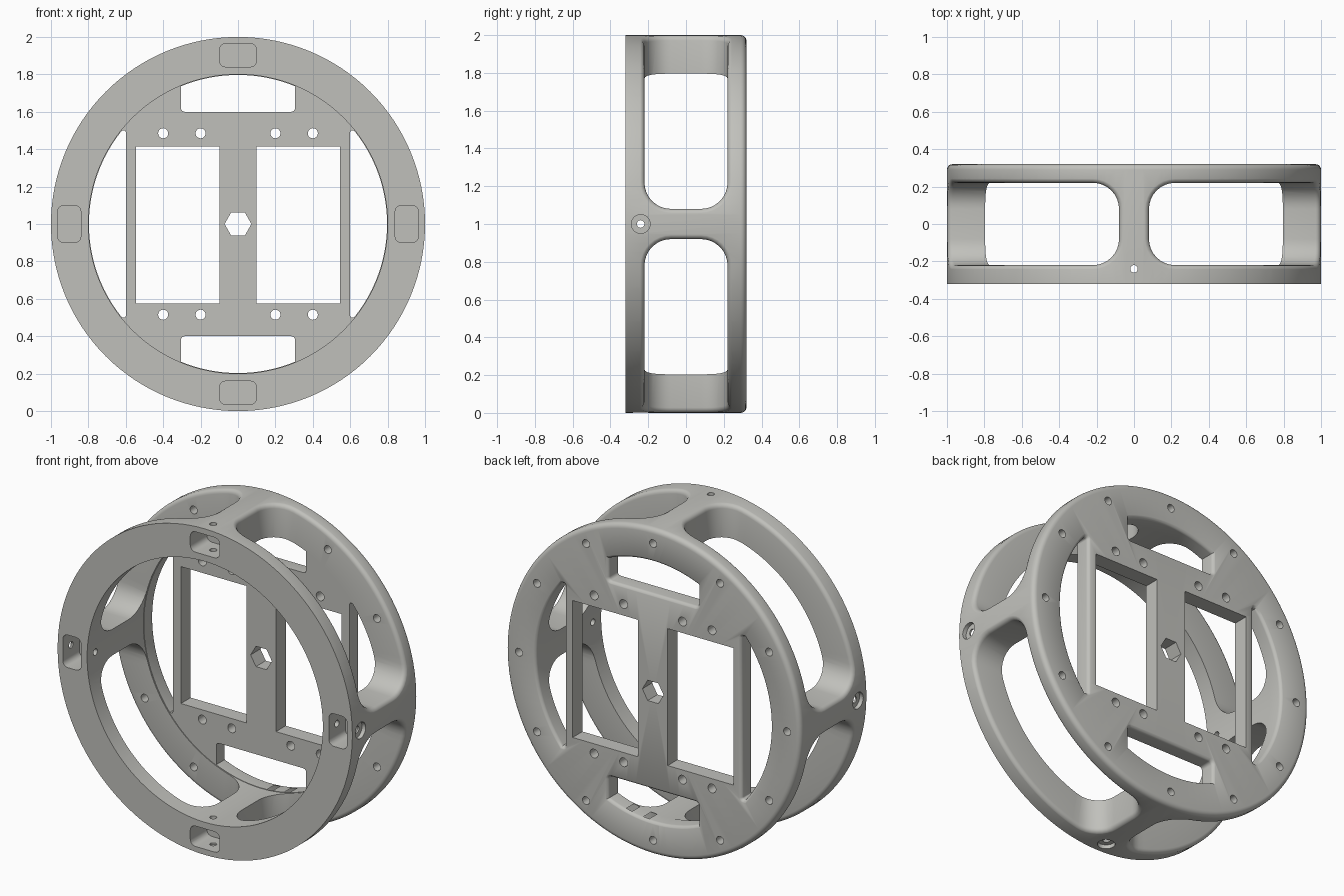
import bpy, bmesh, math
from mathutils import Matrix, Vector

if "Cube" in bpy.data.objects:
    bpy.data.objects.remove(bpy.data.objects["Cube"])

PI = math.pi


def make_object(name, bm):
    bmesh.ops.recalc_face_normals(bm, faces=bm.faces[:])
    me = bpy.data.meshes.new(name)
    bm.to_mesh(me)
    bm.free()
    ob = bpy.data.objects.new(name, me)
    bpy.context.collection.objects.link(ob)
    return ob


def offset(pts, e):
    # mitred outward offset of a counter-clockwise outline
    out = []
    for i, p in enumerate(pts):
        a = Vector(p) - Vector(pts[i - 1])
        b = Vector(pts[(i + 1) % len(pts)]) - Vector(p)
        n1, n2 = [Vector((v.y, -v.x)).normalized() for v in (a, b)]
        out.append(Vector(p) + (n1 + n2) * (e / (1 + n1.dot(n2))))
    return out


def prism(bm, pts, layers, matrix=Matrix()):
    # outline in x/z swept along y; layers are (y, outward offset)
    rings = [[bm.verts.new(matrix @ Vector((p[0], y, p[1]))) for p in offset(pts, e)]
             for y, e in layers]
    bm.faces.new(rings[0])
    bm.faces.new(rings[-1])
    n = len(pts)
    for r0, r1 in zip(rings, rings[1:]):
        for i in range(n):
            j = (i + 1) % n
            bm.faces.new((r0[i], r0[j], r1[j], r1[i]))


def arc(r, a0, a1, n, cx=0, cz=0):
    return [(cx + r * math.cos(a0 + (a1 - a0) * i / n),
             cz + r * math.sin(a0 + (a1 - a0) * i / n)) for i in range(n + 1)]


def circle(r, cx=0, cz=0, n=20):
    return arc(r, 0, 2 * PI, n, cx, cz)[:-1]


def rect(x0, x1, z0, z1):
    return [(x0, z0), (x1, z0), (x1, z1), (x0, z1)]


def cut(body, bm):
    cutter = make_object("cutter", bm)
    cutter.hide_render = True
    mod = body.modifiers.new("cut", 'BOOLEAN')
    mod.operation = 'DIFFERENCE'
    mod.solver = 'EXACT'
    mod.object = cutter
    bpy.context.view_layer.objects.active = body
    bpy.ops.object.modifier_apply(modifier=mod.name)
    bpy.data.objects.remove(cutter, do_unlink=True)


# drum: round wall with a closed back plate and a rounded back edge
profile = [(0, .225), (.8, .225), (.8, -.32), (1, -.32)]
profile += arc(.03, 0, PI / 2, 5, .97, .29) + [(0, .32)]
bm = bmesh.new()
vs = [bm.verts.new((r, y, 0)) for r, y in profile]
es = [bm.edges.new(p) for p in zip(vs, vs[1:])]
bmesh.ops.spin(bm, geom=vs + es, cent=(0, 0, 0), axis=(0, 1, 0),
               angle=2 * PI, steps=128, use_merge=False)
bmesh.ops.remove_doubles(bm, verts=bm.verts[:], dist=1e-4)
drum = make_object("ring_frame", bm)

# four rounded wall openings, leaving narrow posts, with softened outer rims
F = .025
levels = [(.78, 0)]
levels += [(1 - F + F * math.sin(b), F * (1 - math.cos(b)))
           for b in map(math.radians, (0, 25, 50, 72))]
levels += [(1.004, .04)]
bm = bmesh.new()
for q in range(4):
    rot = Matrix.Rotation(q * PI / 2, 4, 'Y')
    grid = []
    for r, e in levels:
        half = []
        for i in range(9):
            a = i / 8 * PI / 2
            d = .22 - (.14 + e) * math.cos(a)
            half.append((math.asin(d / r), .08 + (.14 + e) * math.sin(a)))
        t0, h = half[-1]
        half += [(t0 + (PI / 4 - t0) * i / 14, h) for i in range(1, 15)]
        cols = half + [(PI / 2 - t, h) for t, h in half[-2::-1]]
        grid.append([[bm.verts.new(rot @ Vector((r * math.cos(t), s * h, r * math.sin(t))))
                      for s in (-1, 1)] for t, h in cols])
    n = len(grid[0])
    for g in (grid[0], grid[-1]):
        for i in range(n - 1):
            bm.faces.new((g[i][0], g[i + 1][0], g[i + 1][1], g[i][1]))
    for g, k in zip(grid, grid[1:]):
        for s in (0, 1):
            for i in range(n - 1):
                bm.faces.new((g[i][s], g[i + 1][s], k[i + 1][s], k[i][s]))
        for i in (0, n - 1):
            bm.faces.new((g[i][0], g[i][1], k[i][1], k[i][0]))
cut(drum, bm)

# back plate: four edge slots with softened back edges
soft = [(.21, 0), (.30, 0), (.306, .001), (.313, .005), (.318, .012), (.33, .035)]
R = .797
bm = bmesh.new()
a = math.asin(.5 / R)
side = arc(R, -a, a, 24) + arc(.01, PI / 2, PI, 3, .61, .49) + arc(.01, PI, 1.5 * PI, 3, .61, -.49)
a = math.acos(.305 / R)
top = arc(R, a, PI - a, 16) + arc(.02, PI, 1.5 * PI, 4, -.285, .62) \
    + arc(.02, 1.5 * PI, 2 * PI, 4, .285, .62)
for ang in (0, PI):
    for outline in (side, top):
        prism(bm, outline, soft, Matrix.Rotation(ang, 4, 'Y'))
cut(drum, bm)

# back plate: two large rectangles, hexagon, inner screw holes, rim screw holes
through = [(.19, 0), (.4, 0)]
bm = bmesh.new()
prism(bm, circle(.072, n=6), through)
for s in (-1, 1):
    x0, x1 = sorted((s * .1, s * .545))
    prism(bm, rect(x0, x1, -.425, .415), through)
    for x in (.2, .4):
        for z in (-.485, .485):
            prism(bm, circle(.027, s * x, z), through)
for i in range(12):
    t = i * PI / 6
    prism(bm, circle(.024, .91 * math.cos(t), .91 * math.sin(t)), through)
cut(drum, bm)

# front nut pockets, one on each post
bm = bmesh.new()
c = .035
pocket = []
for i, (x, z) in enumerate([(.965 - c, .1 - c), (.84 + c, .1 - c),
                            (.84 + c, -.1 + c), (.965 - c, -.1 + c)]):
    pocket += arc(c, i * PI / 2, (i + 1) * PI / 2, 5, x, z)
for k in range(4):
    prism(bm, pocket, [(-.4, 0), (-.16, 0)], Matrix.Rotation(k * PI / 2, 4, 'Y'))
cut(drum, bm)

# radial screw holes, then their shallow counterbores
for radius, start in ((.02, .7), (.05, .975)):
    bm = bmesh.new()
    for k in range(4):
        m = (Matrix.Rotation(k * PI / 2, 4, 'Y') @ Matrix.Translation((0, -.24, 0))
             @ Matrix.Rotation(-PI / 2, 4, 'Z'))
        prism(bm, circle(radius, n=24), [(start, 0), (1.1, 0)], m)
    cut(drum, bm)

# finish: stand on the ground, colour, smooth shading
drum.data.transform(Matrix.Translation((0, 0, 1)))
mat = bpy.data.materials.new("warm grey")
mat.diffuse_color = (.53, .53, .50, 1)
mat.use_nodes = True
mat.node_tree.nodes["Principled BSDF"].inputs["Base Color"].default_value = mat.diffuse_color
drum.data.materials.clear()
drum.data.materials.append(mat)
for p in drum.data.polygons:
    p.material_index = 0
bpy.context.view_layer.objects.active = drum
drum.select_set(True)
bpy.ops.object.shade_smooth_by_angle(angle=math.radians(30))
